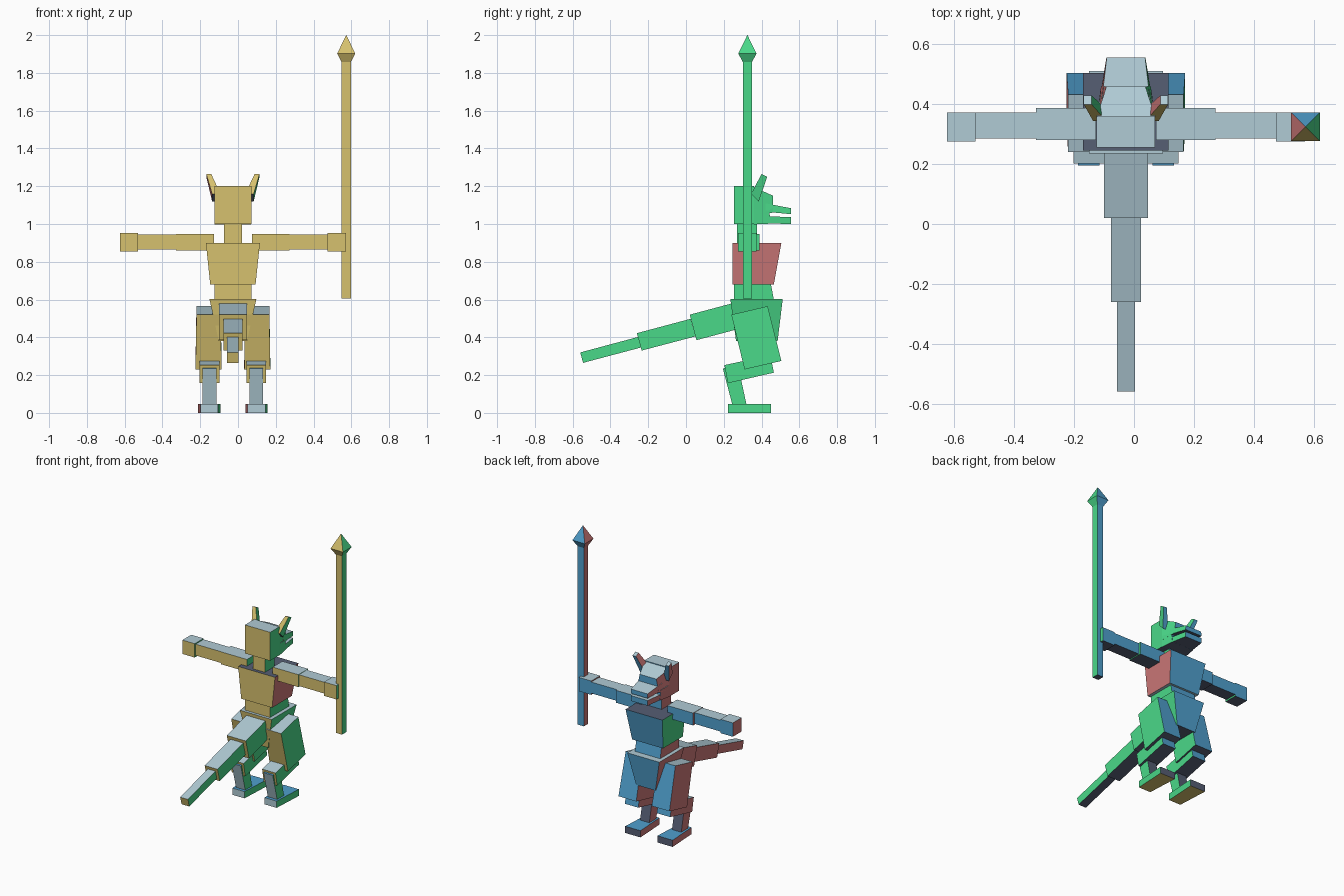
import bpy

CX = -0.027  # centre line of the body

# sRGB palette, one flat colour for each side of a block
PALETTE = {
    "charcoal": (86, 94, 116), "pale_grey": (176, 203, 213),
    "ochre": (214, 193, 110), "sky_blue": (80, 160, 206),
    "rose": (204, 120, 120), "leaf_green": (74, 216, 137),
}
NAMES = list(PALETTE)


def linear(v):
    v /= 255
    return v / 12.92 if v <= 0.04045 else ((v + 0.055) / 1.055) ** 2.4


MATS = []
for n, rgb in PALETTE.items():
    m = bpy.data.materials.new(n)
    m.diffuse_color = [linear(c) for c in rgb] + [1]
    MATS.append(m)

# colour index per face: bottom, top, back(-y), front(+y), left, right
UPRIGHT = (0, 1, 2, 3, 4, 5)
FLIPPED = (1, 0, 2, 3, 5, 4)
TIPPED = (2, 3, 1, 0, 4, 5)


def block(name, cx, yz, hw, scheme=UPRIGHT, lean=0.0):
    """Six-sided block. yz: rear-bottom, fore-bottom, fore-top, rear-top;
    hw: half width (one, or one per corner); lean: x shift of the top."""
    if not isinstance(hw, (tuple, list)):
        hw = [hw] * 4
    verts = []
    for s in (-1, 1):
        for i, (y, z) in enumerate(yz):
            verts.append((cx + s * hw[i] + (lean if i > 1 else 0), y, z))
    faces = [(0, 1, 5, 4), (3, 7, 6, 2), (0, 4, 7, 3),
             (1, 2, 6, 5), (0, 3, 2, 1), (4, 5, 6, 7)]
    me = bpy.data.meshes.new(name)
    me.from_pydata(verts, [], faces)
    for m in MATS:
        me.materials.append(m)
    for p, c in zip(me.polygons, scheme):
        p.material_index = c
    ob = bpy.data.objects.new(name, me)
    bpy.context.collection.objects.link(ob)
    return ob


def rect(y0, y1, z0, z1):
    return [(y0, z0), (y1, z0), (y1, z1), (y0, z1)]


# Torso
block("chest", CX, [(.245, .68), (.465, .68), (.505, .9), (.245, .9)],
      (.12, .12, .143, .143), FLIPPED)
block("waist", CX, [(.255, .6), (.465, .6), (.45, .68), (.255, .68)], .098)
block("pelvis", CX, [(.265, .38), (.485, .38), (.512, .602), (.235, .602)],
      (.075, .075, .124, .124))
block("neck", CX, rect(.27, .375, .9, 1.0), .047)

# Head
block("skull", CX, rect(.255, .36, 1.0, 1.2), .098)
block("brow", CX, [(.36, 1.05), (.46, 1.06), (.46, 1.15), (.36, 1.195)],
      (.097, .083, .065, .097))
block("upper_jaw", CX, [(.42, 1.065), (.557, 1.052), (.557, 1.083), (.42, 1.11)],
      (.087, .065, .064, .08))
block("cheek", CX, [(.36, .998), (.45, 1.002), (.44, 1.07), (.36, 1.08)],
      (.097, .085, .085, .097))
block("lower_jaw", CX, [(.43, 1.003), (.557, 1.0), (.557, 1.037), (.43, 1.04)],
      (.086, .065, .065, .086))

# Tail, three tapering segments
block("tail_base", CX, [(.055, .385), (.28, .445), (.245, .58), (.02, .52)], .074)
block("tail_middle", CX, [(-.235, .33), (.05, .405), (.025, .498), (-.26, .422)], .05)
block("tail_tip", CX, [(-.545, .265), (-.235, .347), (-.25, .403), (-.56, .32)], .03)

# Paired parts
for s, side in ((-1, "left"), (1, "right")):
    block(side + "_ear", CX + s * .088,
          [(.345, 1.16), (.385, 1.12), (.43, 1.25), (.4, 1.265)],
          (.022, .022, .013, .013), lean=s * .04)
    block(side + "_upper_arm", CX + s * .2, rect(.28, .388, .86, .947), .1)
    block(side + "_forearm", CX + s * .4, rect(.285, .373, .866, .945), .102)
    block(side + "_hand", CX + s * .55, rect(.275, .373, .855, .952), .048)
    block(side + "_thigh", CX + s * .129,
          [(.31, .23), (.505, .275), (.432, .565), (.24, .52)],
          (.069, .069, .064, .064))
    block(side + "_calf", CX + s * .124,
          [(.222, .157), (.465, .213), (.447, .305), (.203, .253)], .052)
    block(side + "_shin", CX + s * .124,
          [(.245, .045), (.32, .045), (.275, .255), (.195, .235)], .036, TIPPED)
    block(side + "_foot", CX + s * .125, rect(.222, .45, 0, .047),
          (.047, .059, .059, .047), TIPPED)

# Spear
block("spear_shaft", .573, rect(.301, .349, .605, 1.87), .024)
block("spear_collar", .573, [(.301, 1.857), (.349, 1.857), (.373, 1.902), (.277, 1.902)],
      (.024, .024, .048, .048))
block("spear_point", .573, [(.277, 1.902), (.373, 1.902), (.3255, 2.0), (.3245, 2.0)],
      (.048, .048, .0005, .0005))
